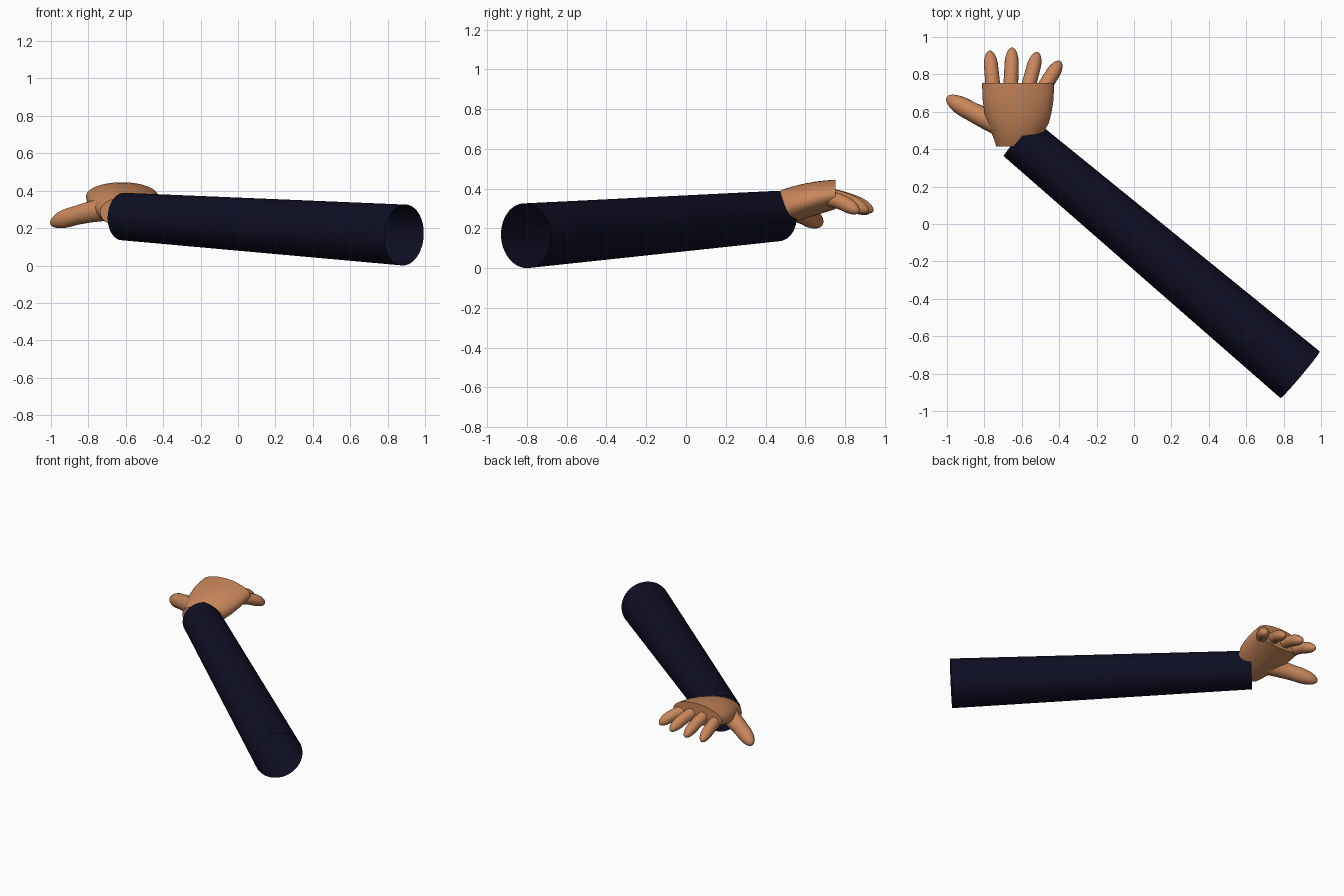
import bpy, bmesh, math
from mathutils import Vector

if "Cube" in bpy.data.objects:
    bpy.data.objects.remove(bpy.data.objects["Cube"])


def material(name, rgb):
    m = bpy.data.materials.new(name)
    m.diffuse_color = (*rgb, 1)
    m.use_nodes = True
    m.node_tree.nodes["Principled BSDF"].inputs["Base Color"].default_value = m.diffuse_color
    return m


SKIN = material("tan skin", (0.58, 0.24, 0.105))
CLOTH = material("navy cloth", (0.0045, 0.0045, 0.018))


def loft(name, rings, mat, caps=(True, True), angle=50):
    """Skin a list of equal-length point rings into a smooth object."""
    bm = bmesh.new()
    vs = [[bm.verts.new(p) for p in r] for r in rings]
    n = len(vs[0])
    for a, b in zip(vs, vs[1:]):
        for i in range(n):
            j = (i + 1) % n
            bm.faces.new((a[i], a[j], b[j], b[i]))
    if caps[0]:
        bm.faces.new(vs[0][::-1])
    if caps[1]:
        bm.faces.new(vs[-1])
    bmesh.ops.recalc_face_normals(bm, faces=bm.faces)
    me = bpy.data.meshes.new(name)
    bm.to_mesh(me)
    bm.free()
    me.materials.append(mat)
    ob = bpy.data.objects.new(name, me)
    bpy.context.collection.objects.link(ob)
    bpy.context.view_layer.objects.active = ob
    ob.select_set(True)
    bpy.ops.object.shade_smooth_by_angle(angle=math.radians(angle))
    ob.select_set(False)
    return ob


def ring(c, d, r, n):
    """Circle of radius r around c, facing along d."""
    d = d.normalized()
    u = d.cross(Vector((0, 0, 1))).normalized()
    w = u.cross(d)
    return [c + r * (math.cos(t) * u + math.sin(t) * w)
            for t in (2 * math.pi * i / n for i in range(n))]


def digit(name, base, mid, tip, r0, r1, n=20, steps=22):
    """Finger along a bent path, swelling to r1 and closing in a round tip."""
    a, b, c = Vector(base), Vector(mid), Vector(tip)
    b = 2 * b - (a + c) / 2                     # curve passes through mid
    rings = []
    for k in range(steps + 1):
        t = math.sin(k / steps * math.pi / 2)   # denser toward the tip
        p = a * (1 - t) ** 2 + b * 2 * t * (1 - t) + c * t * t
        d = (b - a) * (1 - t) + (c - b) * t
        r = r0 + (r1 - r0) * min(1, t / 0.5)
        if t > 0.6:
            r *= math.sqrt(max(0.0004, 1 - ((t - 0.6) / 0.4) ** 2))
        rings.append(ring(p, d, r, n))
    return loft(name, rings, SKIN)


# Sleeve: open tapered tube
start, end = Vector((0.888, -0.806, 0.163)), Vector((-0.615, 0.46, 0.262))
axis = end - start
loft("sleeve", [ring(start.lerp(end, t), axis, 0.163 + (0.127 - 0.163) * t, 64)
                for t in (0, 0.25, 0.5, 0.75, 1)], CLOTH, caps=(False, False))

# Palm: oval sections (y, centre x, centre z, half width, half height)
sections = [(0.415, -0.625, 0.285, 0.112, 0.075),
            (0.45, -0.625, 0.295, 0.122, 0.084),
            (0.50, -0.622, 0.310, 0.145, 0.090),
            (0.54, -0.620, 0.322, 0.164, 0.090),
            (0.59, -0.620, 0.335, 0.178, 0.089),
            (0.65, -0.620, 0.350, 0.188, 0.085),
            (0.70, -0.620, 0.361, 0.191, 0.080),
            (0.753, -0.620, 0.371, 0.192, 0.074)]
N = 48
loft("palm", [[Vector((cx + rx * math.cos(2 * math.pi * i / N), y,
                       cz + rz * math.sin(2 * math.pi * i / N))) for i in range(N)]
              for y, cx, cz, rx, rz in sections], SKIN)

# Fingers: base x, base z, tip x, tip y, tip z
for name, bx, bz, tx, ty, tz in (("index_finger", -0.752, 0.350, -0.772, 0.925, 0.278),
                                 ("middle_finger", -0.660, 0.362, -0.651, 0.942, 0.285),
                                 ("ring_finger", -0.570, 0.362, -0.516, 0.917, 0.283),
                                 ("little_finger", -0.490, 0.350, -0.395, 0.868, 0.280)):
    by = 0.715
    mid = ((bx + tx) / 2, (by + ty) / 2, (bz + tz) / 2 + 0.012)
    digit(name, (bx, by, bz), mid, (tx, ty, tz), 0.040, 0.038)

# Thumb
digit("thumb", (-0.715, 0.53, 0.300), (-0.865, 0.60, 0.268), (-1.0, 0.678, 0.222),
      0.062, 0.051)
